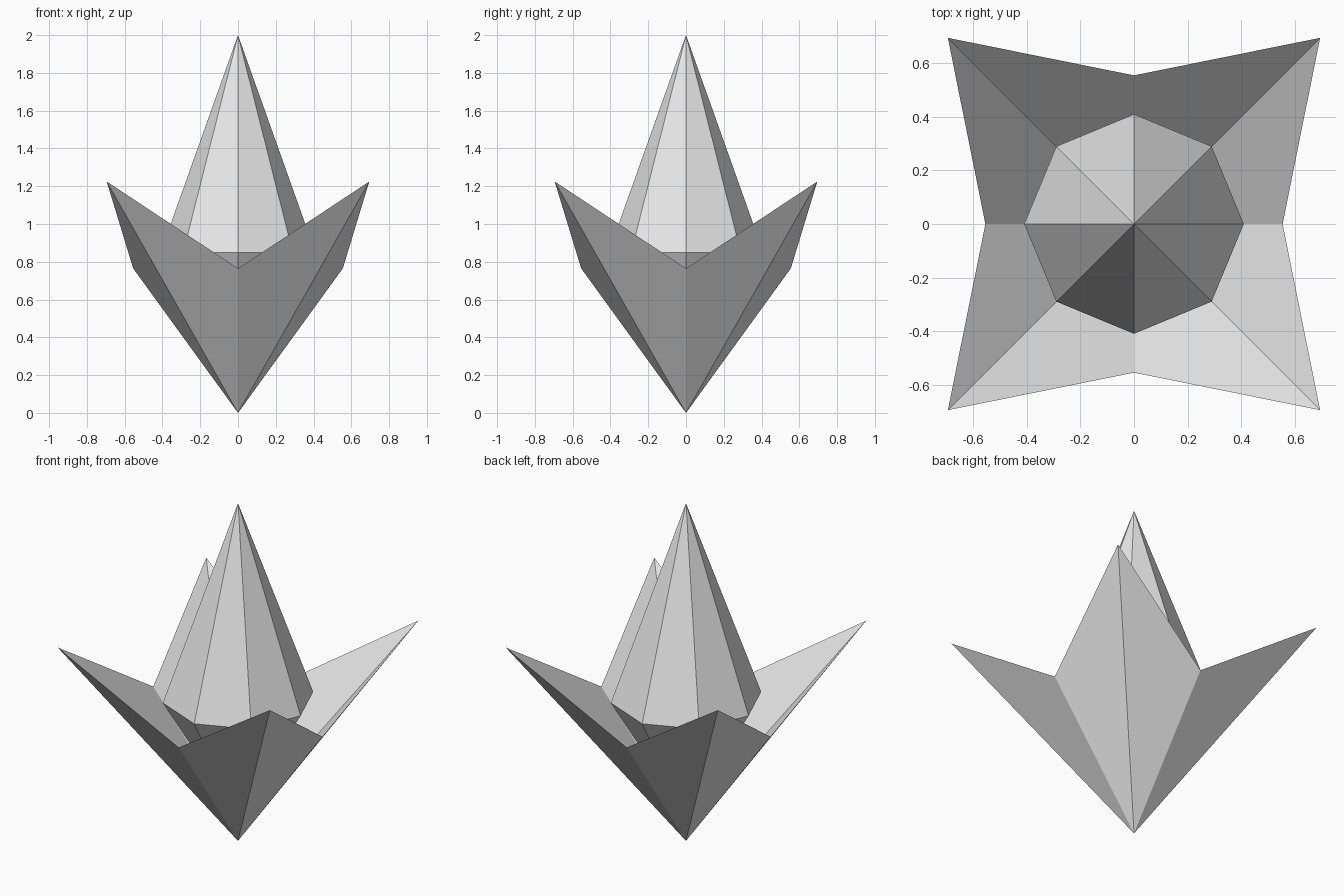
import bpy
import bmesh
from math import cos, sin, pi

cube = bpy.data.objects.get("Cube")
if cube:
    bpy.data.objects.remove(cube, do_unlink=True)

# Single pale grey material
GREY = (0.8, 0.8, 0.8, 1.0)
grey = bpy.data.materials.new("pale_grey")
grey.use_nodes = True
grey.diffuse_color = GREY
bsdf = next(n for n in grey.node_tree.nodes if n.type == 'BSDF_PRINCIPLED')
bsdf.inputs["Base Color"].default_value = GREY


def double_fan(name, ring, upper, lower):
    """Closed solid joining a ring to one point above and one below on the axis."""
    bm = bmesh.new()
    verts = [bm.verts.new(p) for p in ring]
    for height in (upper, lower):
        tip = bm.verts.new((0, 0, height))
        for i, v in enumerate(verts):
            bm.faces.new((v, verts[(i + 1) % len(verts)], tip))
    bmesh.ops.recalc_face_normals(bm, faces=bm.faces[:])
    mesh = bpy.data.meshes.new(name)
    bm.to_mesh(mesh)
    bm.free()
    mesh.materials.append(grey)
    obj = bpy.data.objects.new(name, mesh)
    bpy.context.collection.objects.link(obj)
    return obj


def ring_point(i, radius, z):
    angle = i * pi / 4
    return (radius * cos(angle), radius * sin(angle), z)


# Four-pointed cup: low valleys on the axes, tall petal tips on the diagonals
VALLEY = (0.555, 0.765)
PETAL_TIP = (0.983, 1.225)
rim = [ring_point(i, *(PETAL_TIP if i % 2 else VALLEY)) for i in range(8)]
double_fan("petal_cup", rim, upper=0.1, lower=0.0)

# Eight-sided crystal standing inside the cup
girdle = [ring_point(i, 0.41, 0.85) for i in range(8)]
double_fan("centre_crystal", girdle, upper=2.0, lower=0.15)
